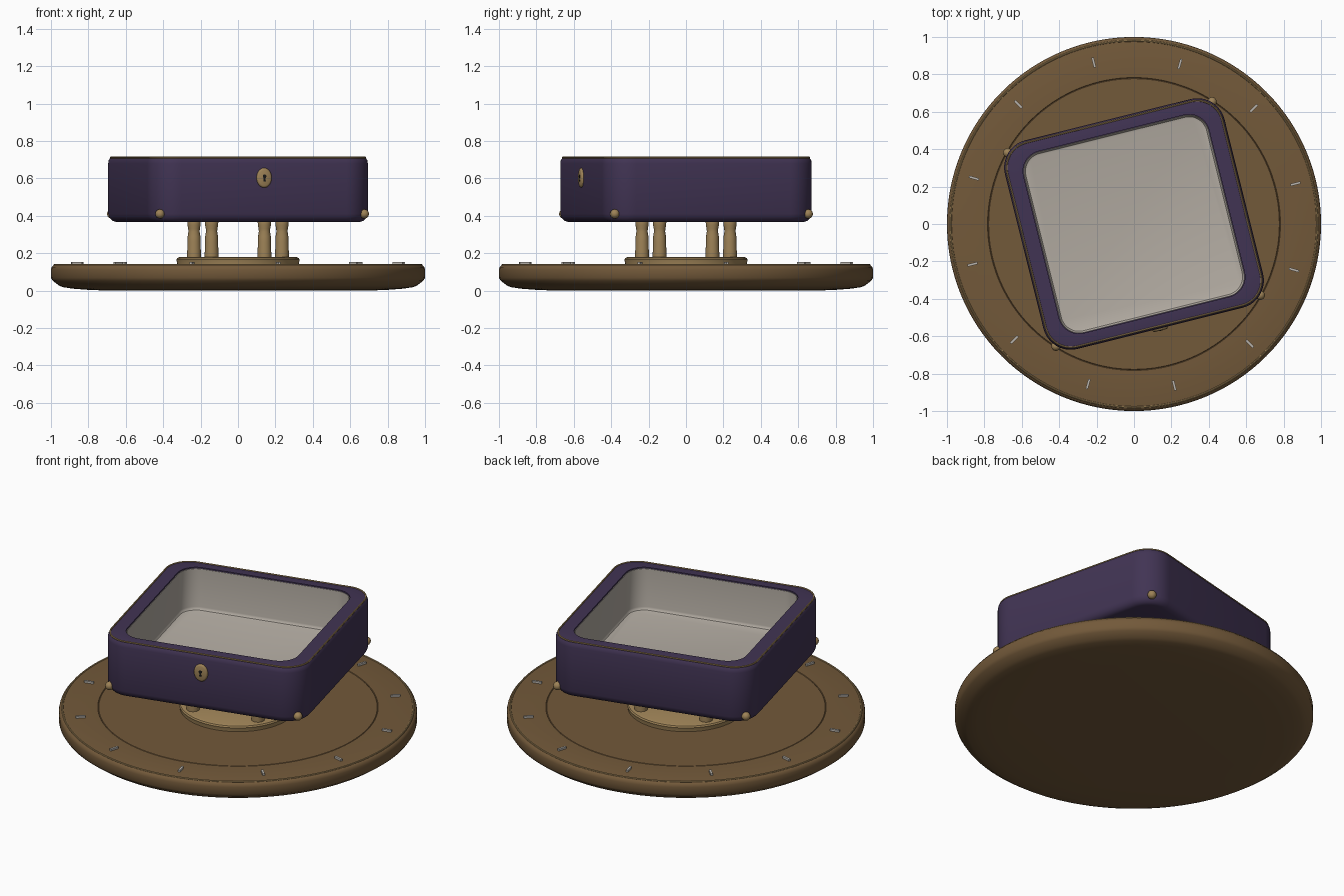
import bpy, bmesh
from math import sin, cos, pi, radians
from mathutils import Matrix

if "Cube" in bpy.data.objects:
    bpy.data.objects.remove(bpy.data.objects["Cube"])

TURN = Matrix.Rotation(radians(14), 4, 'Z')   # whole box is turned on its base


def material(name, rgb):
    m = bpy.data.materials.new(name)
    m.diffuse_color = (*rgb, 1)
    m.use_nodes = True
    m.node_tree.nodes["Principled BSDF"].inputs["Base Color"].default_value = m.diffuse_color
    return m


wood = material("dark_bronze", (0.17, 0.10, 0.042))
brass = material("brass", (0.34, 0.225, 0.095))
purple = material("purple", (0.053, 0.034, 0.088))
cream = material("lining", (0.46, 0.42, 0.37))
silver = material("silver", (0.50, 0.47, 0.43))
black = material("black", (0.01, 0.01, 0.01))


def finish(bm, name, mat, matrix=Matrix(), angle=35):
    bmesh.ops.recalc_face_normals(bm, faces=bm.faces)
    me = bpy.data.meshes.new(name)
    bm.to_mesh(me)
    bm.free()
    me.materials.append(mat)
    ob = bpy.data.objects.new(name, me)
    ob.matrix_world = TURN @ matrix
    bpy.context.collection.objects.link(ob)
    bpy.ops.object.select_all(action='DESELECT')
    ob.select_set(True)
    bpy.context.view_layer.objects.active = ob
    bpy.ops.object.shade_smooth_by_angle(angle=radians(angle))
    return ob


def loft(name, rings, mat, matrix=Matrix(), caps=(True, True), closed=False):
    """Skin a list of equal-length point loops."""
    bm = bmesh.new()
    loops = [[bm.verts.new(p) for p in r] for r in rings]
    pairs = list(zip(loops, loops[1:])) + ([(loops[-1], loops[0])] if closed else [])
    n = len(loops[0])
    for a, b in pairs:
        for i in range(n):
            j = (i + 1) % n
            bm.faces.new((a[i], a[j], b[j], b[i]))
    if caps[0]:
        bm.faces.new(loops[0])
    if caps[1]:
        bm.faces.new(loops[-1])
    return finish(bm, name, mat, matrix)


def circle(r, z, n):
    return [(r * cos(2 * pi * i / n), r * sin(2 * pi * i / n), z) for i in range(n)]


def lathe(name, profile, mat, n=96, matrix=Matrix(), closed=False):
    return loft(name, [circle(r, z, n) for r, z in profile], mat, matrix,
                (not closed, not closed), closed)


def rounded(hx, hy, r, z, k=10):
    pts = []
    for q, (sx, sy) in enumerate(((1, 1), (-1, 1), (-1, -1), (1, -1))):
        for i in range(k + 1):
            a = (q + i / k) * pi / 2
            pts.append((sx * (hx - r) + r * cos(a), sy * (hy - r) + r * sin(a), z))
    return pts


def inset(d, z):
    return rounded(0.605 - d, 0.575 - d, 0.15 - d, z)


def section(r, n=8):
    return [(r * cos(2 * pi * i / n), r * sin(2 * pi * i / n)) for i in range(n)]


# round base with soft edges and a fine groove
lathe("base", [(0.70, 0.0), (0.80, 0.004), (0.88, 0.010), (0.935, 0.018), (0.955, 0.026),
               (0.99, 0.052), (1.0, 0.068), (1.0, 0.112), (0.997, 0.125), (0.987, 0.136),
               (0.97, 0.14), (0.783, 0.14), (0.78, 0.137), (0.777, 0.14)], wood, 128)
lathe("base_edge_trim", [(0.98 + u, 0.137 + v) for u, v in section(0.006)], brass, 128, closed=True)
lathe("pedestal_plate", [(0.325, 0.138), (0.325, 0.145), (0.33, 0.165), (0.325, 0.174),
                         (0.312, 0.18)], brass)

# twelve radial dial marks
for i in range(12):
    bm = bmesh.new()
    bmesh.ops.create_cube(bm, size=1, matrix=Matrix.Diagonal((0.055, 0.013, 0.018, 1)))
    finish(bm, "dial_mark", silver, Matrix.Rotation(i * pi / 6, 4, 'Z')
           @ Matrix.Translation((0.89, 0, 0.143)))

# four turned legs
for sx in (-1, 1):
    for sy in (-1, 1):
        lathe("leg", [(0.036, 0.17), (0.037, 0.19), (0.036, 0.22), (0.035, 0.26), (0.034, 0.29),
                      (0.030, 0.315), (0.031, 0.33), (0.035, 0.35), (0.036, 0.365),
                      (0.034, 0.385)], brass, 24, Matrix.Translation((sx * 0.194, sy * 0.194, 0)))

# box shell with open cavity
shell = [inset(0.04, 0.368), inset(0.022, 0.374), inset(0.008, 0.389), inset(0, 0.41),
         inset(0, 0.68), inset(0.003, 0.698), inset(0.012, 0.71), inset(0.025, 0.713)]
shell += [rounded(0.511, 0.501, 0.11, z) for z in (0.713, 0.442)]
loft("box_shell", shell, purple)

# pale lining with straight walls and a small cove at the floor
lining = [rounded(0.509, 0.499, 0.108, 0.706), rounded(0.506, 0.496, 0.105, 0.706)]
lining += [rounded(0.506 - d, 0.496 - d, 0.105 - d, z)
           for d, z in ((0, 0.69), (0, 0.472), (0.002, 0.463), (0.008, 0.455), (0.018, 0.452))]
loft("box_lining", lining, cream, caps=(False, True))

# thin brass line around the rim
loft("rim_trim", [inset(0.013 + u, 0.711 + v) for u, v in section(0.005)], brass,
     caps=(False, False), closed=True)

# corner studs
for sx in (-1, 1):
    for sy in (-1, 1):
        bm = bmesh.new()
        bmesh.ops.create_uvsphere(bm, u_segments=20, v_segments=12, radius=0.025)
        finish(bm, "corner_stud", brass, Matrix.Translation((sx * 0.563, sy * 0.533, 0.41)))

# lock plate with keyhole on the front
face = Matrix.Translation((0, -0.572, 0.603)) @ Matrix.Rotation(pi / 2, 4, 'X')
oval = face @ Matrix.Diagonal((0.78, 1, 1, 1))
lathe("lock_plate", [(0.053, 0), (0.053, 0.006), (0.049, 0.012), (0.042, 0.015)], brass, 40, oval)
lathe("keyhole_top", [(0.010, 0.010), (0.010, 0.0165)], black, 20,
      face @ Matrix.Translation((0, 0.008, 0)))
loft("keyhole_slot", [[(-0.004, 0.006, z), (-0.007, -0.02, z), (0.007, -0.02, z), (0.004, 0.006, z)]
                      for z in (0.010, 0.0163)], black, face)
